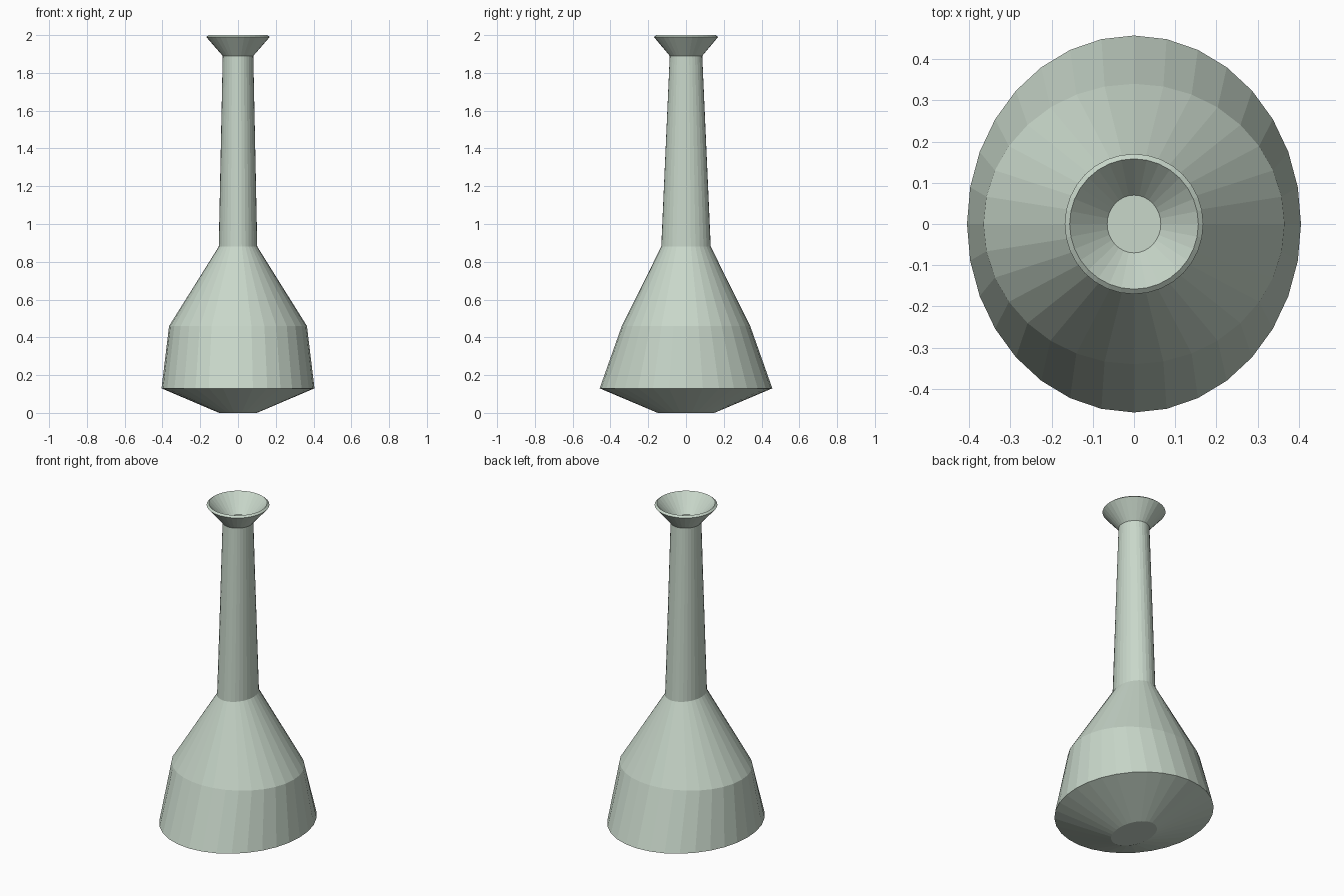
import bpy, bmesh
from math import sin, cos, tau

if "Cube" in bpy.data.objects:
    bpy.data.objects.remove(bpy.data.objects["Cube"])

SIDES = 32


def lofted(name, rings):
    """Closed solid through elliptical rings given as (rx, ry, z)."""
    bm = bmesh.new()
    loops = [[bm.verts.new((rx * cos(tau * i / SIDES), ry * sin(tau * i / SIDES), z))
              for i in range(SIDES)] for rx, ry, z in rings]
    for a, b in zip(loops, loops[1:]):
        for i in range(SIDES):
            j = (i + 1) % SIDES
            bm.faces.new((a[i], a[j], b[j], b[i]))
    bm.faces.new(loops[0][::-1])
    bm.faces.new(loops[-1])
    bmesh.ops.recalc_face_normals(bm, faces=bm.faces)
    mesh = bpy.data.meshes.new(name)
    bm.to_mesh(mesh)
    bm.free()
    obj = bpy.data.objects.new(name, mesh)
    bpy.context.collection.objects.link(obj)
    mat = bpy.data.materials.get("pale_green") or bpy.data.materials.new("pale_green")
    mat.diffuse_color = (0.58, 0.68, 0.59, 1)
    mat.use_nodes = True
    mat.node_tree.nodes["Principled BSDF"].inputs["Base Color"].default_value = mat.diffuse_color
    mesh.materials.append(mat)
    return obj


# One skin: base, belly, shoulder, neck, flared lip and the funnel inside it
lofted("bottle", [
    (0.10, 0.15, 0.005 - 0.005),
    (0.405, 0.457, 0.13),
    (0.365, 0.34, 0.46),
    (0.102, 0.131, 0.88),
    (0.081, 0.086, 1.89),
    (0.168, 0.17, 1.99),
    (0.156, 0.158, 2.0),
    (0.065, 0.07, 1.90),
])
